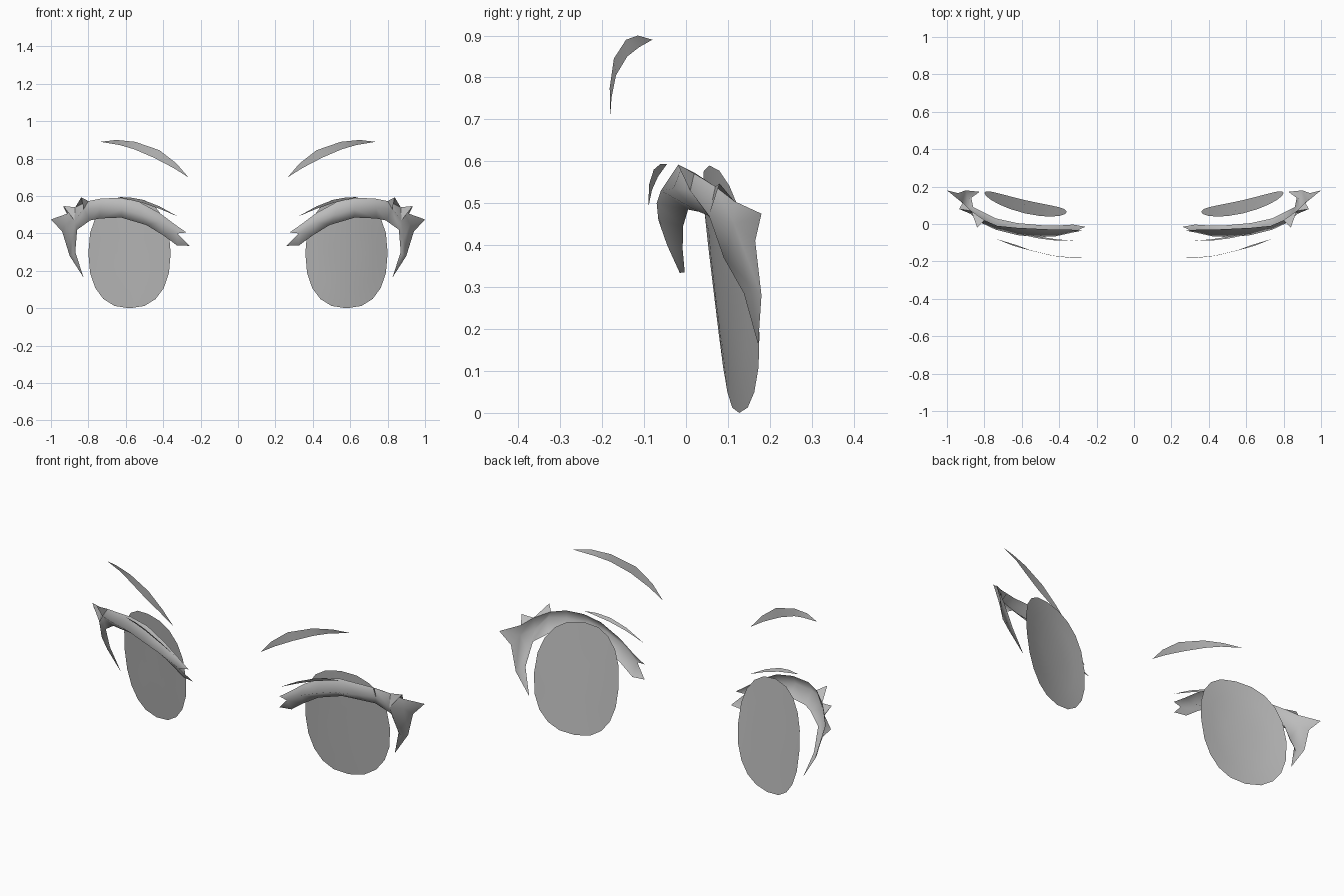
import bpy
import bmesh
import math

# Remove the default object
default = bpy.data.objects.get("Cube")
if default:
    bpy.data.objects.remove(default, do_unlink=True)

# Single neutral colour
grey = bpy.data.materials.new("neutral grey")
grey.use_nodes = True
colour = (0.5, 0.5, 0.5, 1)
grey.diffuse_color = colour
grey.node_tree.nodes["Principled BSDF"].inputs["Base Color"].default_value = colour


def build_sheet(name, polygons, side):
    """Make a thin open surface from polygons, mirrored to the wanted side, facing forward."""
    bm = bmesh.new()
    for polygon in polygons:
        corners = [bm.verts.new((side * x, y, z)) for x, y, z in polygon]
        bm.faces.new(corners)
    bmesh.ops.remove_doubles(bm, verts=bm.verts[:], dist=0.0005)
    bmesh.ops.recalc_face_normals(bm, faces=bm.faces[:])
    bm.normal_update()
    facing = sum((face.normal.y * face.calc_area() for face in bm.faces), 0.0)
    if facing > 0:
        bmesh.ops.reverse_faces(bm, faces=bm.faces[:])
    mesh = bpy.data.meshes.new(name)
    bm.to_mesh(mesh)
    bm.free()
    mesh.materials.append(grey)
    obj = bpy.data.objects.new(name, mesh)
    bpy.context.collection.objects.link(obj)
    bpy.ops.object.select_all(action="DESELECT")
    obj.select_set(True)
    bpy.context.view_layer.objects.active = obj
    bpy.ops.object.shade_smooth_by_angle(angle=math.radians(100))
    return obj


def strip(first, second):
    """Quads joining two rows with equal numbers of points."""
    quads = []
    for i in range(len(first) - 1):
        quads.append([first[i], first[i + 1], second[i + 1], second[i]])
    return quads


def crescent(start, upper, lower, end):
    """A tapering sliver that closes to a point at both ends."""
    return ([[start, upper[0], lower[0]]]
            + strip(upper, lower)
            + [[upper[-1], end, lower[-1]]])


# Iris: rounded oval, leaning forward at the top and bowed across its width
def iris_point(angle, radius):
    def rounded(value):
        return math.copysign(abs(value) ** 0.86, value)
    across = 0.22 * radius * rounded(math.cos(angle))
    z = 0.295 + 0.295 * radius * rounded(math.sin(angle))
    y = 0.127 + 0.23 * across - 0.12 * z + 0.5 * across ** 2
    return (0.58 + across, y, z)


def iris_polygons(sides=20, radii=(0.35, 0.7, 1)):
    rings = [[iris_point(math.tau * i / sides, radius) for i in range(sides + 1)]
             for radius in radii]
    polygons = [rings[0][:-1]]
    for inner, outer in zip(rings, rings[1:]):
        polygons += strip(inner, outer)
    return polygons


# Upper lash: a band with a forward crest, listed from the inner to the outer corner
lash_top = [(.34, -.03, .45), (.42, -.03, .51), (.53, -.025, .57), (.63, -.02, .59),
            (.73, -.01, .587), (.8, .02, .573), (.87, .07, .54), (.915, .115, .505)]
lash_crest = [(.325, -.045, .4), (.42, -.066, .46), (.52, -.07, .5), (.62, -.06, .53),
              (.74, -.03, .535), (.825, .01, .53), (.875, .055, .47), (.92, .115, .45)]
lash_bottom = [(.325, -.003, .335), (.4, -.008, .39), (.49, -.007, .445), (.625, .005, .485),
               (.74, .03, .48), (.79, .055, .47), (.86, .09, .42)]

# Pointed ends of the lash
inner_upper_tip = (.275, -.035, .405)
inner_lower_tip = (.26, -.015, .334)
outer_tip = (1, .18, .475)
outer_corner = (.94, .165, .41)

# Drooping outer lash
droop_inner = (.87, .14, .3)
droop_bend = (.885, .09, .37)
droop_crest = (.885, .138, .285)
droop_outer = (.9, .18, .28)
droop_tip = (.825, .172, .163)


def lash_polygons():
    polygons = strip(lash_top, lash_crest)
    polygons += strip(lash_crest[:-1], lash_bottom)
    polygons += [
        [lash_top[0], inner_upper_tip, lash_crest[0]],
        [lash_crest[0], inner_lower_tip, lash_bottom[0]],
        [lash_top[-1], outer_tip, lash_crest[-1]],
        [lash_crest[-1], outer_tip, outer_corner],
        [lash_crest[-2], lash_crest[-1], droop_bend],
        [lash_crest[-2], droop_bend, lash_bottom[-1]],
        [lash_crest[-1], outer_corner, droop_outer, droop_bend],
        [droop_bend, droop_crest, droop_inner, lash_bottom[-1]],
        [droop_bend, droop_outer, droop_crest],
        [droop_inner, droop_crest, droop_tip],
        [droop_crest, droop_outer, droop_tip],
    ]
    return polygons


def flick(station, tip):
    """A small point that sweeps forward and outward off the band's upper edge."""
    top = lash_top[station]
    return [[top, tip, lash_crest[station]], [top, lash_top[station + 1], tip]]


# Eyelid crease above the lash
crease_start = (.32, -.09, .49)
crease_upper = [(.42, -.088, .545), (.51, -.077, .58), (.58, -.062, .593)]
crease_lower = [(.42, -.081, .532), (.51, -.067, .563), (.58, -.055, .58)]
crease_end = (.645, -.045, .594)

# Eyebrow
brow_start = (.265, -.18, .7)
brow_upper = [(.33, -.182, .775), (.42, -.172, .845), (.55, -.143, .89), (.65, -.115, .9)]
brow_lower = [(.345, -.178, .75), (.45, -.167, .805), (.555, -.14, .85), (.63, -.112, .872)]
brow_end = (.735, -.08, .89)

# Build both sides
for label, side in (("left", 1), ("right", -1)):
    build_sheet(label + "_iris", iris_polygons(), side)
    build_sheet(label + "_upper_lash", lash_polygons(), side)
    build_sheet(label + "_middle_flick", flick(5, (.838, -.02, .593)), side)
    build_sheet(label + "_outer_flick", flick(6, (.935, .08, .547)), side)
    build_sheet(label + "_lid_crease",
                crescent(crease_start, crease_upper, crease_lower, crease_end), side)
    build_sheet(label + "_eyebrow",
                crescent(brow_start, brow_upper, brow_lower, brow_end), side)
